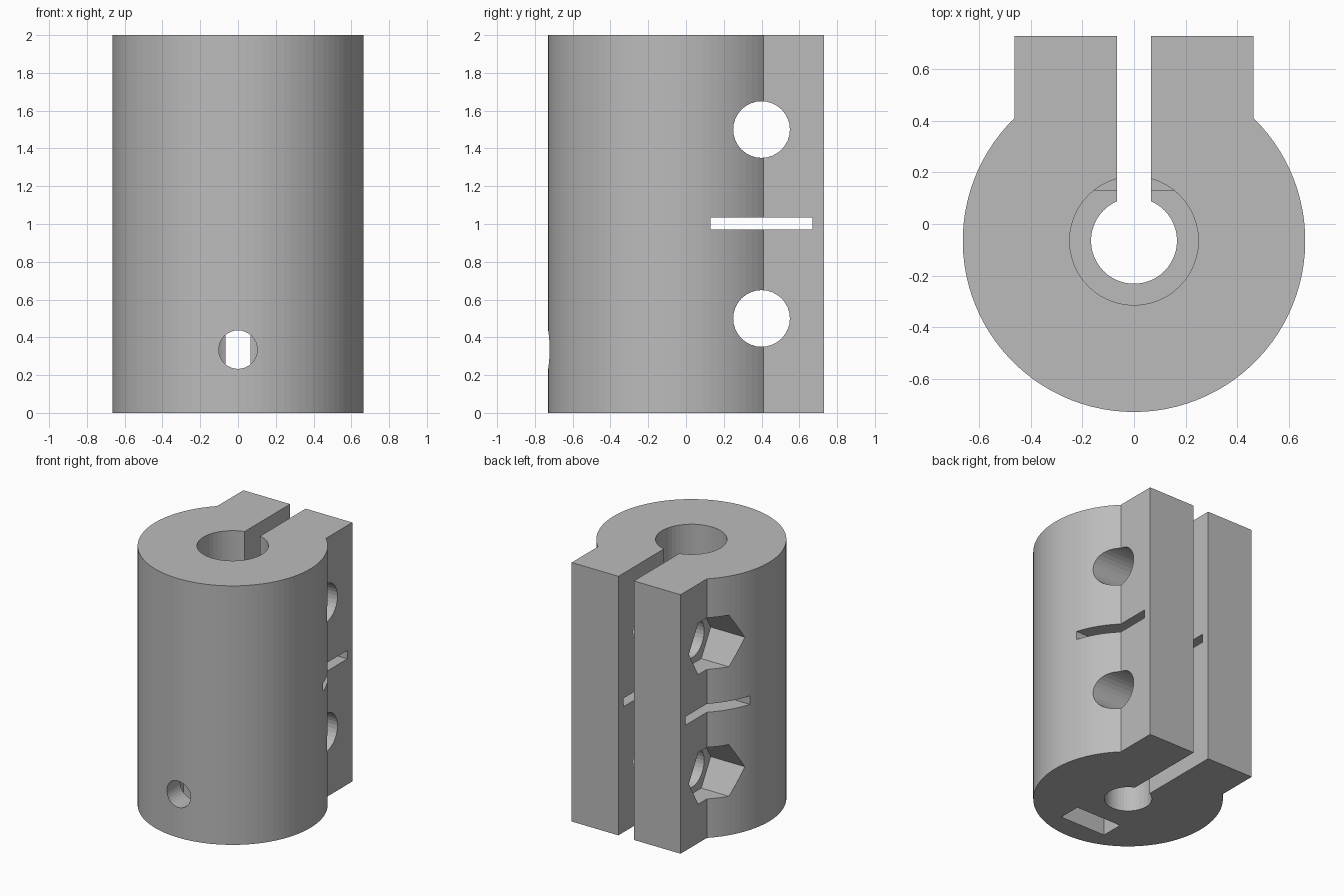
import bpy, bmesh, math
from mathutils import Matrix, Vector

cube = bpy.data.objects.get("Cube")
if cube:
    bpy.data.objects.remove(cube, do_unlink=True)

R, CY, HEIGHT = 0.665, -0.065, 2.0     # barrel radius, barrel axis y, height
EAR_X, BACK = 0.465, 0.73              # half width and back of the clamp ears
BOLT_Y, BOLT_Z = 0.4, (0.5, 1.5)

gray = bpy.data.materials.new("plain gray")
gray.use_nodes = True
color = (0.5, 0.5, 0.5, 1)
gray.diffuse_color = color
gray.node_tree.nodes["Principled BSDF"].inputs["Base Color"].default_value = color


def add_object(name, bm):
    bmesh.ops.recalc_face_normals(bm, faces=bm.faces)
    mesh = bpy.data.meshes.new(name)
    bm.to_mesh(mesh)
    bm.free()
    mesh.materials.append(gray)
    obj = bpy.data.objects.new(name, mesh)
    bpy.context.collection.objects.link(obj)
    return obj


def box(name, low, high):
    low, high = Vector(low), Vector(high)
    bm = bmesh.new()
    place = Matrix.Translation((low + high) / 2) @ Matrix.Diagonal((*(high - low), 1))
    bmesh.ops.create_cube(bm, size=1, matrix=place)
    return add_object(name, bm)


def rod(name, start, end, radius, sides, roll=0):
    start, end = Vector(start), Vector(end)
    axis = end - start
    turn = axis.to_track_quat('Z', 'Y').to_matrix().to_4x4()
    place = Matrix.Translation((start + end) / 2) @ turn @ Matrix.Rotation(roll, 4, 'Z')
    bm = bmesh.new()
    bmesh.ops.create_cone(bm, cap_ends=True, segments=sides, radius1=radius,
                          radius2=radius, depth=axis.length, matrix=place)
    return add_object(name, bm)


# Barrel and clamp ears, one extruded outline
corner = math.acos(EAR_X / R)
steps = 76
sweep = math.pi + 2 * corner
outline = [(EAR_X, BACK), (-EAR_X, BACK)]
for i in range(steps + 1):
    a = math.pi - corner + sweep * i / steps
    outline.append((R * math.cos(a), CY + R * math.sin(a)))
bm = bmesh.new()
base = bm.faces.new([bm.verts.new((x, y, 0)) for x, y in outline])
top = bmesh.ops.extrude_face_region(bm, geom=[base])["geom"]
bmesh.ops.translate(bm, vec=(0, 0, HEIGHT),
                    verts=[v for v in top if isinstance(v, bmesh.types.BMVert)])
body = add_object("clamp_coupler", bm)

# Stepped shaft bore, clamp gap, strap slot, set screw hole and its nut pocket
cutters = [
    rod("narrow_bore", (0, CY, -0.1), (0, CY, 2.1), 0.167, 48),
    rod("wide_bore", (0, CY, 1), (0, CY, 2.1), 0.25, 48),
    box("clamp_gap", (-0.066, CY, -0.2), (0.066, 1, 2.2)),
    box("strap_slot", (-1, 0.13, 0.97), (1, 0.67, 1.035)),
    rod("set_screw_hole", (0, -1, 0.335), (0, CY, 0.335), 0.102, 32),
    box("set_nut_pocket", (-0.195, -0.56, -0.1), (0.195, -0.385, 0.53)),
]

# Clamp bolt holes with hexagonal nut pockets on one side
for z in BOLT_Z:
    cutters.append(rod("bolt_hole", (-1, BOLT_Y, z), (1, BOLT_Y, z), 0.15, 32))
    nut = rod("nut_pocket", (-1, BOLT_Y, z), (-0.33, BOLT_Y, z), 0.23, 6)
    # Points of the hexagon face front and back
    tip = max(abs(v.co.y - BOLT_Y) for v in nut.data.vertices)
    if tip < 0.22:
        bpy.data.objects.remove(nut, do_unlink=True)
        nut = rod("nut_pocket", (-1, BOLT_Y, z), (-0.33, BOLT_Y, z), 0.23, 6, math.pi / 6)
    cutters.append(nut)

# Cut everything, keep the result, drop the cutters
for cutter in cutters:
    cutter.hide_render = True
    mod = body.modifiers.new(cutter.name, 'BOOLEAN')
    mod.operation = 'DIFFERENCE'
    mod.solver = 'EXACT'
    mod.object = cutter
bpy.context.view_layer.update()
graph = bpy.context.evaluated_depsgraph_get()
result = bpy.data.meshes.new_from_object(body.evaluated_get(graph))
body.modifiers.clear()
body.data = result
result.materials.clear()
result.materials.append(gray)
for poly in result.polygons:
    poly.material_index = 0
for cutter in cutters:
    bpy.data.objects.remove(cutter, do_unlink=True)
